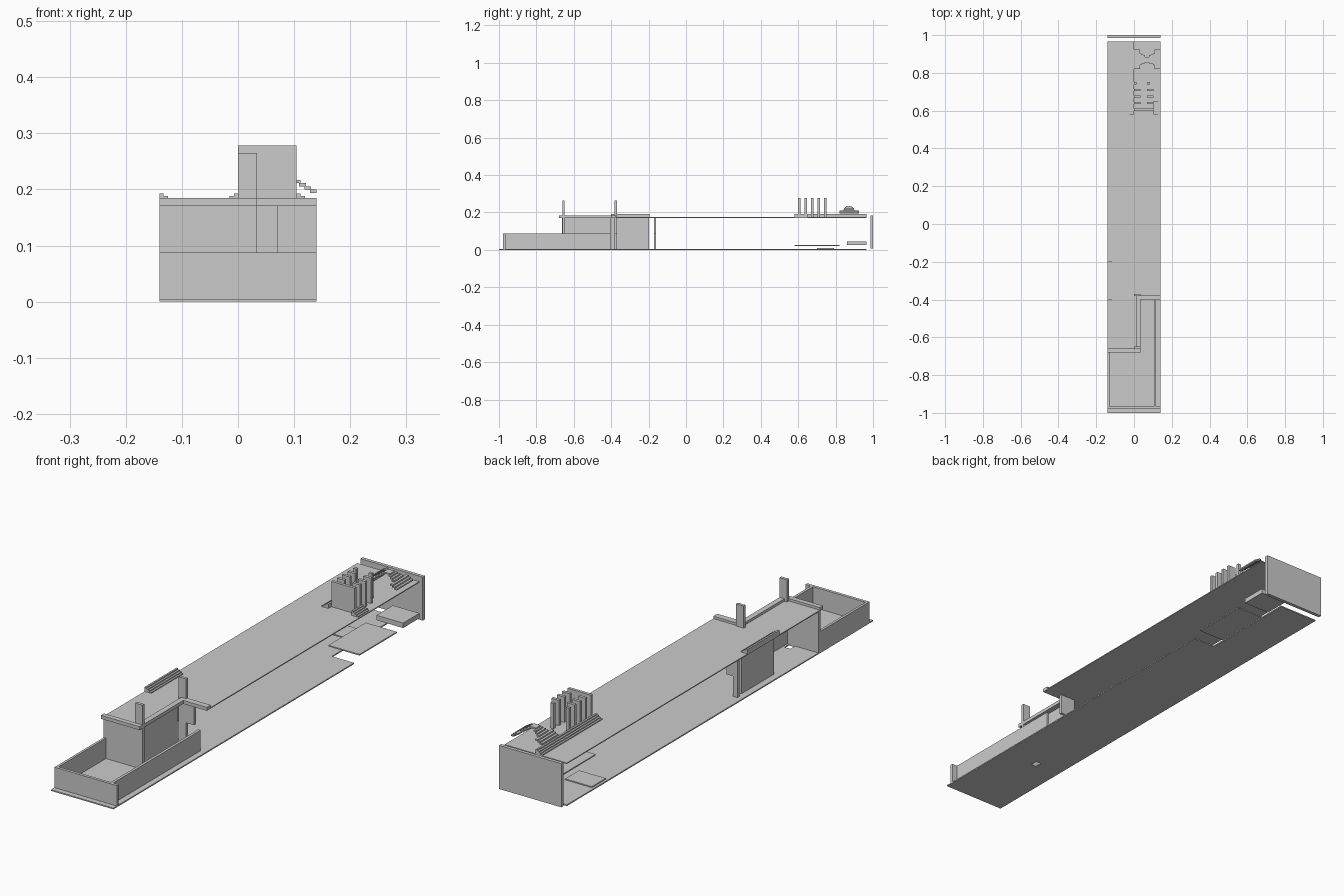
import bpy, bmesh

if "Cube" in bpy.data.objects:
    bpy.data.objects.remove(bpy.data.objects["Cube"])


def boxes(name, specs):
    """One object made of boxes given as (x0, x1, y0, y1, z0, z1)."""
    bm = bmesh.new()
    for x0, x1, y0, y1, z0, z1 in specs:
        r = bmesh.ops.create_cube(bm, size=1)
        for v in r["verts"]:
            v.co = ((x0 + x1) / 2 + v.co.x * (x1 - x0),
                    (y0 + y1) / 2 + v.co.y * (y1 - y0),
                    (z0 + z1) / 2 + v.co.z * (z1 - z0))
    return finish(name, bm)


def slab(name, outline, z0, z1):
    """Extrude a flat outline from z0 up to z1."""
    bm = bmesh.new()
    face = bm.faces.new([bm.verts.new((x, y, z0)) for x, y in outline])
    r = bmesh.ops.extrude_face_region(bm, geom=[face])
    for v in r["geom"]:
        if isinstance(v, bmesh.types.BMVert):
            v.co.z = z1
    bmesh.ops.recalc_face_normals(bm, faces=bm.faces)
    return finish(name, bm)


def finish(name, bm):
    me = bpy.data.meshes.new(name)
    bm.to_mesh(me)
    bm.free()
    ob = bpy.data.objects.new(name, me)
    bpy.context.collection.objects.link(ob)
    return ob


def stair(name, x_high, direction, y0, y1, tread=0.0075, base=0.174, rise=0.0048):
    """Four treads running along y, descending from x_high."""
    steps = []
    for i in range(4):
        a, b = sorted((x_high + direction * tread * i, x_high + direction * tread * (i + 1)))
        steps.append((a, b, y0, y1, base, base + rise * (4 - i)))
    return boxes(name, steps)


W = 0.14
FLOOR, ROOF0, ROOF1 = 0.005, 0.171, 0.175

# Ground floor with a cut-out back right corner and a small hatch
floor = slab("ground_floor", [(-W, -1), (W, -1), (W, 0.545), (0.04, 0.545),
                              (0.04, 0.965), (-W, 0.965)], 0, FLOOR)
hatch = boxes("hatch_cutter", [(-0.035, -0.008, -0.65, -0.62, -0.05, 0.05)])
hatch.hide_render = True
hatch.hide_viewport = True
cut = floor.modifiers.new("hatch", "BOOLEAN")
cut.operation = "DIFFERENCE"
cut.object = hatch

# Upper deck with a recessed front right corner
slab("upper_deck", [(-W, -0.68), (0.034, -0.68), (0.034, -0.4), (W, -0.4),
                    (W, 0.965), (-W, 0.965)], ROOF0, ROOF1)
boxes("deck_kerb", [(-W, 0.034, -0.68, -0.66, ROOF1, 0.185),
                    (0.012, 0.034, -0.66, -0.4, ROOF1, 0.185),
                    (0.012, W, -0.4, -0.375, ROOF1, 0.185)])

# Low walls of the front yard
boxes("yard_walls", [(-W, W, -0.978, -0.966, FLOOR, 0.088),
                     (-W, -0.13, -0.966, -0.66, FLOOR, 0.088),
                     (0.105, 0.116, -0.966, -0.405, FLOOR, 0.088)])

# Room walls below the deck
boxes("room_front_wall", [(-W, 0.0, -0.662, -0.65, FLOOR, ROOF0)])
boxes("room_side_wall", [(0.0, 0.011, -0.65, -0.405, FLOOR, ROOF0)])
boxes("inner_wall", [(-0.112, -0.1, -0.405, -0.197, FLOOR, ROOF0)])

# Posts through the deck, and door frames
boxes("deck_posts", [(0, 0.034, y - 0.006, y + 0.006, FLOOR, 0.265)
                     for y in (-0.655, -0.376)])
boxes("front_door_lintel", [(0.034, 0.07, -0.382, -0.37, 0.087, ROOF0)])
boxes("rear_door_post", [(-0.12, -0.1, -0.171, -0.16, FLOOR, ROOF0)])
boxes("rear_door_lintel", [(-0.1, -0.07, -0.171, -0.16, 0.087, ROOF0)])

# Back wall
boxes("back_wall", [(-W, W, 0.986, 1.0, 0.008, 0.185)])

# Steps on the deck
stair("left_edge_steps", -W, 1, -0.4, -0.195)
stair("long_rear_steps", 0.0, -1, 0.58, 0.965)
stair("short_rear_steps", 0.104, 1, 0.58, 0.65)

# Rear columns: a full-width screen and rows of paired piers
boxes("column_screen", [(0, 0.104, 0.599, 0.611, ROOF1, 0.278)])
piers = []
for i in range(4):
    y = 0.64 + 0.035 * i
    w = 0.034 if i < 3 else 0.014
    for x in (0, 0.07):
        piers.append((x, x + w, y - 0.006, y + 0.006, ROOF1, 0.278))
boxes("column_piers", piers)

# Stepped bridge, rising from both sides to the middle
treads = [(0.055, 0.085, 0.855, 0.885, 0.228, 0.234)]
for i in range(6):
    z = 0.194 + i * 0.0058
    d = 0.052 if i < 3 else 0.03 - 0.004 * (i - 3)
    for s in (-1, 1):
        a, b = sorted((0.07 + s * (0.07 - 0.0095 * i), 0.07 + s * (0.07 - 0.0095 * (i + 1.25))))
        treads.append((a, b, 0.872 - d, 0.872 + d, z, z + 0.0058))
boxes("stepped_bridge", treads)

# Raised plates in the back right corner
boxes("rear_plates", [(0, W, 0.58, 0.82, 0.021, 0.026),
                      (0.02, W, 0.86, 0.965, 0.026, 0.046)])
boxes("floor_panel", [(-0.13, -0.01, 0.70, 0.79, FLOOR, 0.009)])
